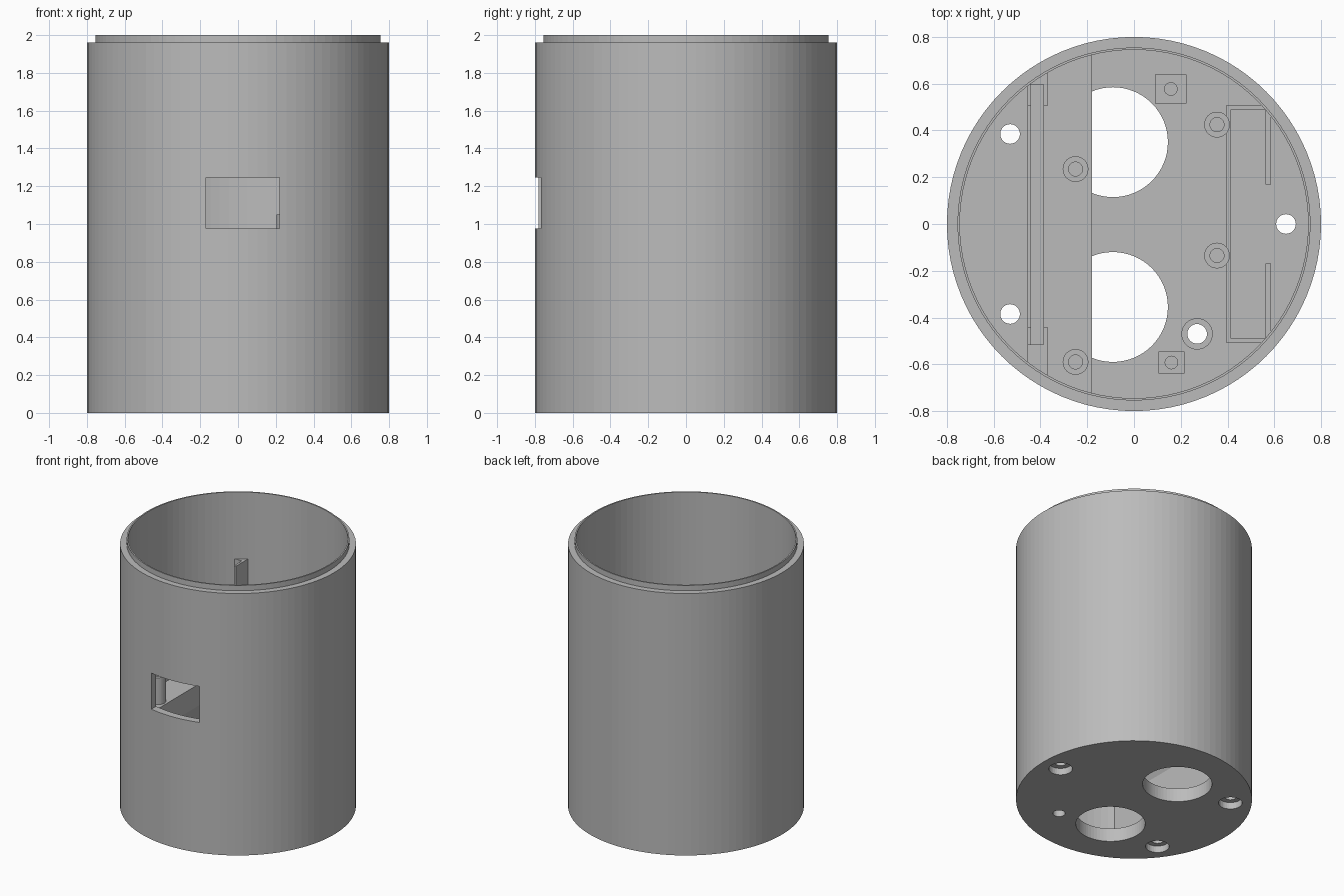
import bpy, bmesh, math
from mathutils import Matrix

old = bpy.data.objects.get("Cube")
if old:
    bpy.data.objects.remove(old, do_unlink=True)

grey = bpy.data.materials.new("plain grey")
grey.use_nodes = True
GREY = (0.5, 0.5, 0.5, 1)
grey.diffuse_color = GREY
grey.node_tree.nodes["Principled BSDF"].inputs["Base Color"].default_value = GREY

FLOOR = 0.10
SHELF = 0.94
BOARD = 1.14
WALL_IN = 0.745


def finish(name, bm):
    bmesh.ops.recalc_face_normals(bm, faces=bm.faces)
    mesh = bpy.data.meshes.new(name)
    bm.to_mesh(mesh)
    bm.free()
    mesh.materials.append(grey)
    ob = bpy.data.objects.new(name, mesh)
    bpy.context.scene.collection.objects.link(ob)
    return ob


def lathe(name, profile, x=0, y=0, sides=32):
    """Spin a closed (radius, z) profile about a vertical axis."""
    bm = bmesh.new()
    vs = [bm.verts.new((r, 0, z)) for r, z in profile]
    edges = [bm.edges.new((vs[i - 1], vs[i])) for i in range(len(vs))]
    bmesh.ops.spin(bm, geom=vs + edges, cent=(0, 0, 0), axis=(0, 0, 1),
                   angle=math.tau, steps=sides, use_merge=True)
    bmesh.ops.remove_doubles(bm, verts=bm.verts, dist=1e-5)
    bmesh.ops.translate(bm, verts=bm.verts, vec=(x, y, 0))
    return finish(name, bm)


def cylinder(name, x, y, r, z0, z1, sides=48):
    bm = bmesh.new()
    bmesh.ops.create_cone(bm, cap_ends=True, segments=sides, radius1=r, radius2=r,
                          depth=z1 - z0, matrix=Matrix.Translation((x, y, (z0 + z1) / 2)))
    return finish(name, bm)


def prism(name, outline, y0, y1):
    """Extrude an (x, z) outline along y."""
    bm = bmesh.new()
    face = bm.faces.new([bm.verts.new((x, y0, z)) for x, z in outline])
    new = bmesh.ops.extrude_face_region(bm, geom=[face])["geom"]
    bmesh.ops.translate(bm, verts=[v for v in new if isinstance(v, bmesh.types.BMVert)],
                        vec=(0, y1 - y0, 0))
    return finish(name, bm)


def box(name, x0, x1, y0, y1, z0, z1):
    return prism(name, [(x0, z0), (x1, z0), (x1, z1), (x0, z1)], y0, y1)


def boolean(ob, tool, op, keep=False):
    mod = ob.modifiers.new(op.lower(), "BOOLEAN")
    mod.operation, mod.solver, mod.object = op, "EXACT", tool
    bpy.context.view_layer.objects.active = ob
    bpy.ops.object.modifier_apply(modifier=mod.name)
    if not keep:
        bpy.data.objects.remove(tool, do_unlink=True)


# Round housing with floor and stepped rim
housing = lathe("housing", [(0, 0), (0.8, 0), (0.8, 1.96), (0.755, 1.96), (0.755, 2),
                            (WALL_IN, 2), (WALL_IN, FLOOR), (0, FLOOR)], sides=96)

# Window, sensor holes, counterbored screw holes and cable hole
boolean(housing, box("window_cutter", -0.17, 0.22, -1, -0.6, 0.975, 1.245), "DIFFERENCE")
for y in (0.35, -0.355):
    boolean(housing, cylinder("sensor_cutter", -0.09, y, 0.235, -0.1, 0.2, 64), "DIFFERENCE")
for x, y in ((-0.53, 0.385), (-0.53, -0.385), (0.65, 0)):
    boolean(housing, cylinder("screw_cutter", x, y, 0.042, -0.1, 0.2, 32), "DIFFERENCE")
    boolean(housing, cylinder("counterbore_cutter", x, y, 0.08, -0.1, 0.05, 32), "DIFFERENCE")
boolean(housing, cylinder("cable_cutter", 0.27, -0.47, 0.042, -0.1, 0.2, 32), "DIFFERENCE")

# Inner parts that run into the round wall are trimmed to it
LOW = FLOOR - 0.01
trim = cylinder("trim_helper", 0, 0, 0.76, 0, 1.9, 96)
trim.hide_render = True
fitted = [
    prism("board_shelf", [(-0.375, 0.40), (-0.18, 0.78), (-0.18, SHELF), (-0.375, SHELF)],
          -0.9, 0.9),
    box("partition", -0.387, -0.37, -0.9, 0.9, LOW, SHELF),
    box("slot_sill", -0.455, -0.44, -0.525, 0.587, LOW, 0.25),
    box("holder_wall", 0.395, 0.415, -0.51, 0.51, LOW, 0.7),
]
for side, near, end, lip in (("back", 0.587, 0.9, 0.505), ("front", -0.525, -0.9, -0.44)):
    fitted += [
        box("slot_end_" + side, -0.455, -0.37, *sorted((near + 0.01, end)), LOW, 1.5),
        box("slot_inner_lip_" + side, -0.387, -0.37, *sorted((lip, end)), LOW, 1.5),
        box("slot_outer_lip_" + side, -0.455, -0.44, *sorted((lip, end)), LOW, 1.3),
    ]
for side, s in (("back", 1), ("front", -1)):
    fitted += [
        box("holder_end_" + side, 0.395, 0.9, *sorted((0.49 * s, 0.51 * s)), LOW, 0.7),
        box("holder_lip_" + side, 0.562, 0.585, *sorted((0.168 * s, 0.6 * s)), LOW, 0.7),
    ]
for part in fitted:
    boolean(part, trim, "INTERSECT", keep=True)
bpy.data.objects.remove(trim, do_unlink=True)

# Board standoffs with blind screw holes
for i, (x, y, base) in enumerate(((-0.25, 0.235, SHELF), (-0.25, -0.59, SHELF),
                                  (0.355, 0.425, FLOOR), (0.355, -0.135, FLOOR))):
    lathe("standoff_%d" % (i + 1),
          [(0, base - 0.01), (0.055, base - 0.01), (0.055, BOARD), (0.03, BOARD),
           (0.03, BOARD - 0.15), (0, BOARD - 0.15)], x, y)

# Open cable tube
lathe("cable_tube", [(0.042, LOW), (0.067, LOW), (0.067, 1.05), (0.042, 1.05)], 0.27, -0.47)

# Square screw posts beside the sensor holes
for name, x0, x1, y0, y1 in (("square_post_back", 0.09, 0.225, 0.515, 0.64),
                             ("square_post_front", 0.105, 0.215, -0.64, -0.545)):
    post = box(name, x0, x1, y0, y1, LOW, 0.28)
    boolean(post, cylinder("post_cutter", (x0 + x1) / 2, (y0 + y1) / 2, 0.027, 0.14, 0.4, 24),
            "DIFFERENCE")
